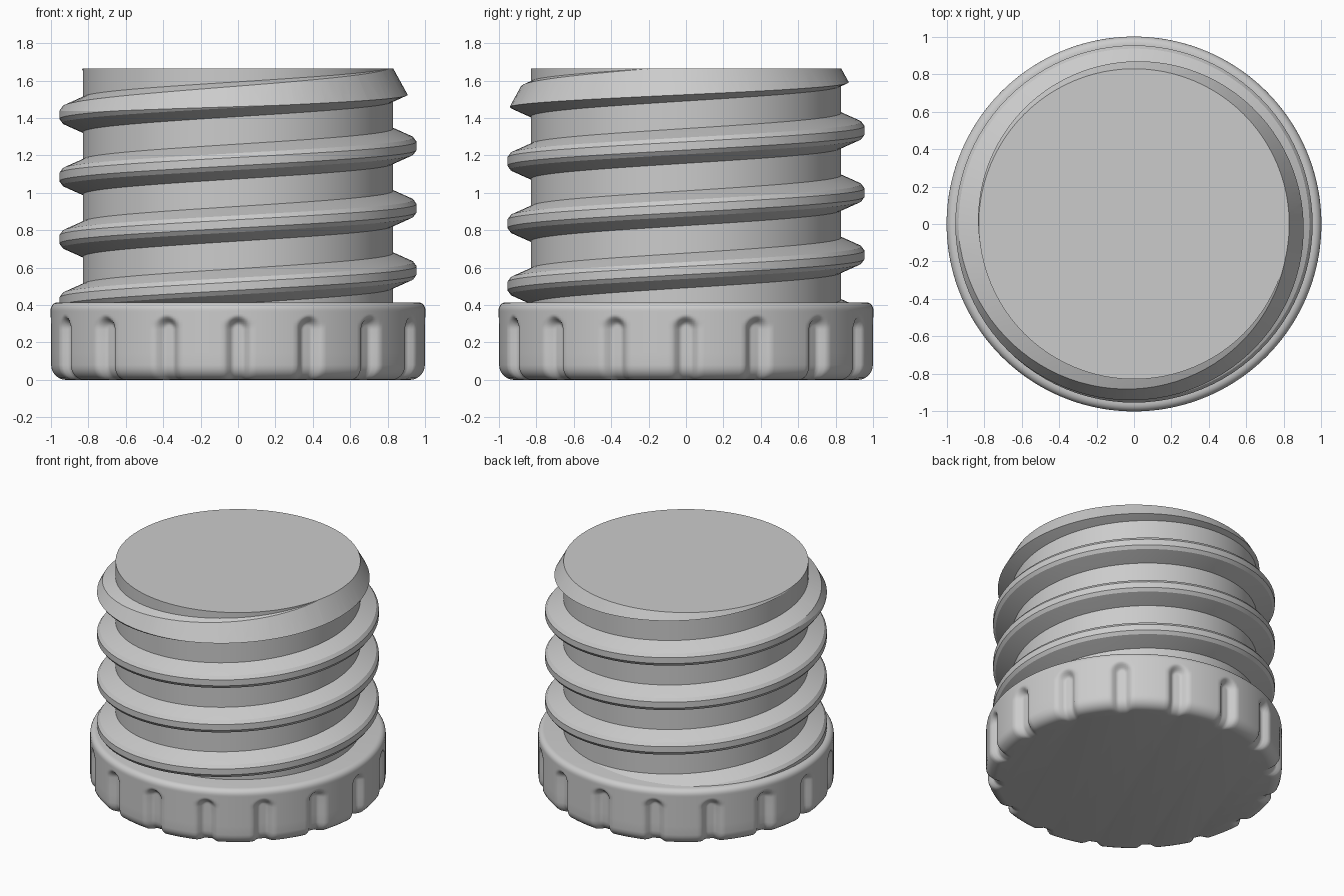
import bpy, bmesh
from math import pi, cos, sin, sqrt, hypot

if "Cube" in bpy.data.objects:
    bpy.data.objects.remove(bpy.data.objects["Cube"])

SEG = 96
PITCH = 0.333


def make_object(name, rings, close_rings):
    """Skin a list of equal-length point rings; cap the first and last ring."""
    bm = bmesh.new()
    vs = [[bm.verts.new(p) for p in ring] for ring in rings]
    n = len(rings[0])
    for a, b in zip(vs, vs[1:]):
        for i in range(n):
            j = (i + 1) % n
            bm.faces.new((a[i], a[j], b[j], b[i]))
    if close_rings:
        bm.faces.new(list(reversed(vs[0])))
        bm.faces.new(vs[-1])
    bmesh.ops.recalc_face_normals(bm, faces=bm.faces)
    me = bpy.data.meshes.new(name)
    bm.to_mesh(me)
    bm.free()
    ob = bpy.data.objects.new(name, me)
    bpy.context.collection.objects.link(ob)
    return ob


def lathe(name, profile, seg=SEG):
    rings = [[(r * cos(2 * pi * i / seg), r * sin(2 * pi * i / seg), z)
              for i in range(seg)] for r, z in profile]
    return make_object(name, rings, True)


def smooth(ob, angle):
    bpy.ops.object.select_all(action='DESELECT')
    ob.select_set(True)
    bpy.context.view_layer.objects.active = ob
    bpy.ops.object.shade_smooth_by_angle(angle=angle)


# Grip cap: rounded disc with 16 round-topped finger grooves
R, H, RB, RT = 1.002, 0.415, 0.08, 0.04
GROOVES, STEPS, DEPTH = 16, 20, 0.045
profile = [(R - RB + RB * sin(a), RB - RB * cos(a))
           for a in [k * pi / 12 for k in range(7)]]
profile += [(R, 0.08 + 0.19 * k / 3) for k in range(1, 4)]
profile += [(R, 0.27 + 0.105 * k / 10) for k in range(1, 11)]
profile += [(R - RT + RT * cos(a), H - RT + RT * sin(a))
            for a in [k * pi / 10 for k in range(1, 6)]]


def groove(u, z):
    d = hypot(u, max(0.0, z - 0.27))
    t = min(1.0, max(0.0, (0.075 - d) / 0.05))
    return DEPTH * t * t * (3 - 2 * t)


cap_rings = []
for r, z in profile:
    ring = []
    for g in range(GROOVES):
        for k in range(STEPS):
            s = 2 * k / STEPS - 1                    # -1..1 across one sector
            off = (pi / GROOVES) * s * (0.45 + 0.55 * s * s)   # denser in groove
            a = 2 * pi * g / GROOVES + off
            rr = r - groove(off * R, z)
            ring.append((rr * cos(a), rr * sin(a), z))
    cap_rings.append(ring)
cap = make_object("grip_cap", cap_rings, True)
smooth(cap, 0.7)

# Threaded core
core = lathe("core", [(0.83, 0.3), (0.83, 1.665)])
smooth(core, 0.6)

# Helical thread
section = [(0.825, -0.095), (0.83, -0.093), (0.938, -0.045), (0.955, -0.022),
           (0.955, 0.022), (0.938, 0.045), (0.83, 0.093), (0.825, 0.095)]
rings = []
for i in range(int(-0.92 * SEG), int(3.55 * SEG) + 1):
    a = 2 * pi * i / SEG
    zc = 0.585 + PITCH * i / SEG
    rings.append([(r * cos(a), r * sin(a), zc + z) for r, z in section])
thread = make_object("thread", rings, True)

# Trim the thread to the conical lead-in at the top and keep it inside the cap
trim = lathe("thread_trim", [(0.92, 0.05), (0.92, 0.37), (0.96, 0.405),
                             (1.0, 0.43), (1.05, 1.265), (0.83, 1.665)])
trim.hide_render = True
mod = thread.modifiers.new("trim", 'BOOLEAN')
mod.operation = 'INTERSECT'
mod.solver = 'EXACT'
mod.object = trim
bpy.context.view_layer.objects.active = thread
bpy.ops.object.modifier_apply(modifier="trim")
bpy.data.objects.remove(trim, do_unlink=True)
smooth(thread, 0.4)
